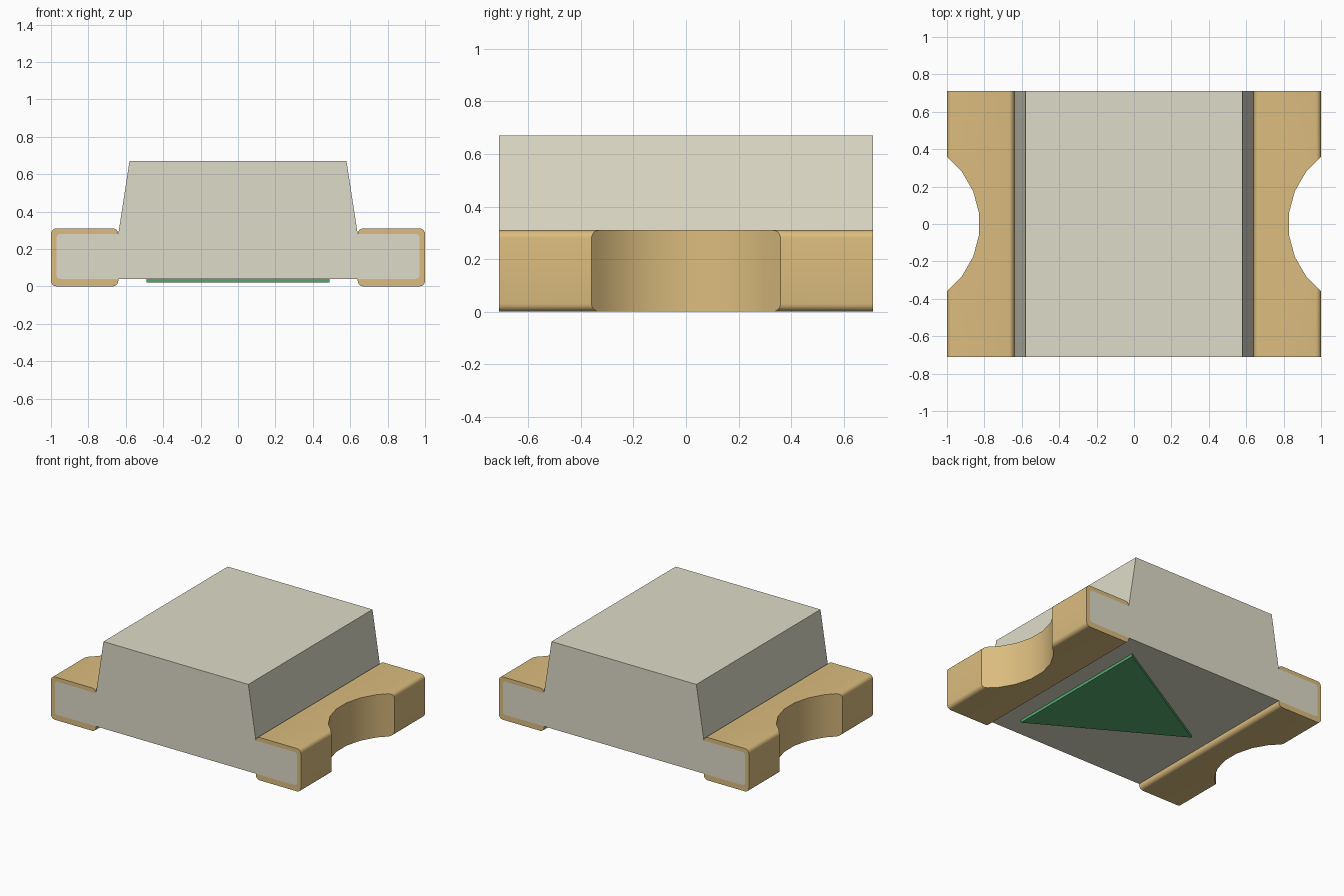
import bpy, bmesh, math

old = bpy.data.objects.get("Cube")
if old:
    bpy.data.objects.remove(old, do_unlink=True)

HALF_Y = 0.71
PLATE = 0.03          # thickness of the metal plating
NOTCH_X, NOTCH_R = 1.283, 0.458


def material(name, rgb):
    mat = bpy.data.materials.new(name)
    mat.use_nodes = True
    mat.diffuse_color = (*rgb, 1)
    mat.node_tree.nodes["Principled BSDF"].inputs["Base Color"].default_value = (*rgb, 1)
    return mat


def prism(name, points, low, high, axis, mat):
    """Extrude a 2D outline along y (x, z points) or along z (x, y points)."""
    place = (lambda p, h: (p[0], h, p[1])) if axis == "y" else (lambda p, h: (p[0], p[1], h))
    bm = bmesh.new()
    a = [bm.verts.new(place(p, low)) for p in points]
    b = [bm.verts.new(place(p, high)) for p in points]
    bm.faces.new(a)
    bm.faces.new(b)
    for i in range(len(points)):
        j = (i + 1) % len(points)
        bm.faces.new((a[i], a[j], b[j], b[i]))
    bmesh.ops.recalc_face_normals(bm, faces=bm.faces)
    mesh = bpy.data.meshes.new(name)
    bm.to_mesh(mesh)
    bm.free()
    mesh.materials.append(mat)
    obj = bpy.data.objects.new(name, mesh)
    bpy.context.collection.objects.link(obj)
    return obj


def arc(cx, cz, r, start, steps=5):
    """Quarter turn, clockwise from the start angle."""
    angles = [math.radians(start - 90 * i / steps) for i in range(steps + 1)]
    return [(cx + r * math.cos(t), cz + r * math.sin(t)) for t in angles]


def rounded_rect(x0, x1, z0, z1, r):
    return (arc(x0 + r, z1 - r, r, 180) + arc(x1 - r, z1 - r, r, 90)
            + arc(x1 - r, z0 + r, r, 0) + arc(x0 + r, z0 + r, r, 270))


def mirrored(points, side):
    return [(side * x, z) for x, z in points]


def cut(obj, cutter):
    """Subtract the cutter, bake the result and remove the cutter."""
    cutter.hide_render = True
    mod = obj.modifiers.new("cut", "BOOLEAN")
    mod.operation, mod.solver, mod.object = "DIFFERENCE", "EXACT", cutter
    graph = bpy.context.evaluated_depsgraph_get()
    mesh = bpy.data.meshes.new_from_object(obj.evaluated_get(graph))
    obj.modifiers.clear()
    obj.data = mesh
    bpy.data.objects.remove(cutter, do_unlink=True)


def notch(side, radius):
    n = 24
    pts = [(side * NOTCH_X + radius * math.cos(math.tau * (i + 0.5) / n),
            radius * math.sin(math.tau * (i + 0.5) / n)) for i in range(n)]
    return prism("notch_cutter", pts, -1, 2, "z", gold)


ivory = material("warm ivory", (0.73, 0.71, 0.58))
gold = material("gold plating", (0.708, 0.504, 0.21))
green = material("marking green", (0.095, 0.42, 0.166))

# Moulded body with a tab on each side
half = [(0.58, 0.67), (0.64, 0.28)] + arc(0.95, 0.26, 0.02, 90) + arc(0.95, 0.06, 0.02, 0)
outline = half + mirrored(half, -1)[::-1]
body = prism("body", outline, -HALF_Y, HALF_Y, "y", ivory)

# Plated terminals wrapped around the tabs, each with a round notch
terminals = []
for side, label in ((1, "left"), (-1, "right")):
    cut(body, notch(side, NOTCH_R + PLATE))
    shell = mirrored(rounded_rect(0.64, 1.0, 0.0, 0.31, PLATE), side)
    pad = prism(label + "_terminal", shell, -HALF_Y, HALF_Y, "y", gold)
    core_outline = mirrored(rounded_rect(0.5, 0.97, 0.04, 0.28, 0.02), side)
    core = prism("core_cutter", core_outline, -1, 1, "y", gold)
    cut(core, notch(side, NOTCH_R + PLATE))
    cut(pad, core)
    cut(pad, notch(side, NOTCH_R))
    terminals.append(pad)

# Triangular polarity mark under the body
prism("polarity_mark", [(0.49, -0.566), (0.49, 0.566), (-0.49, 0)], 0.02, 0.042, "z", green)

# Smooth the rounded edges and notch walls
bpy.ops.object.select_all(action="DESELECT")
for obj in terminals:
    obj.select_set(True)
bpy.context.view_layer.objects.active = terminals[0]
bpy.ops.object.shade_smooth_by_angle(angle=math.radians(30))
